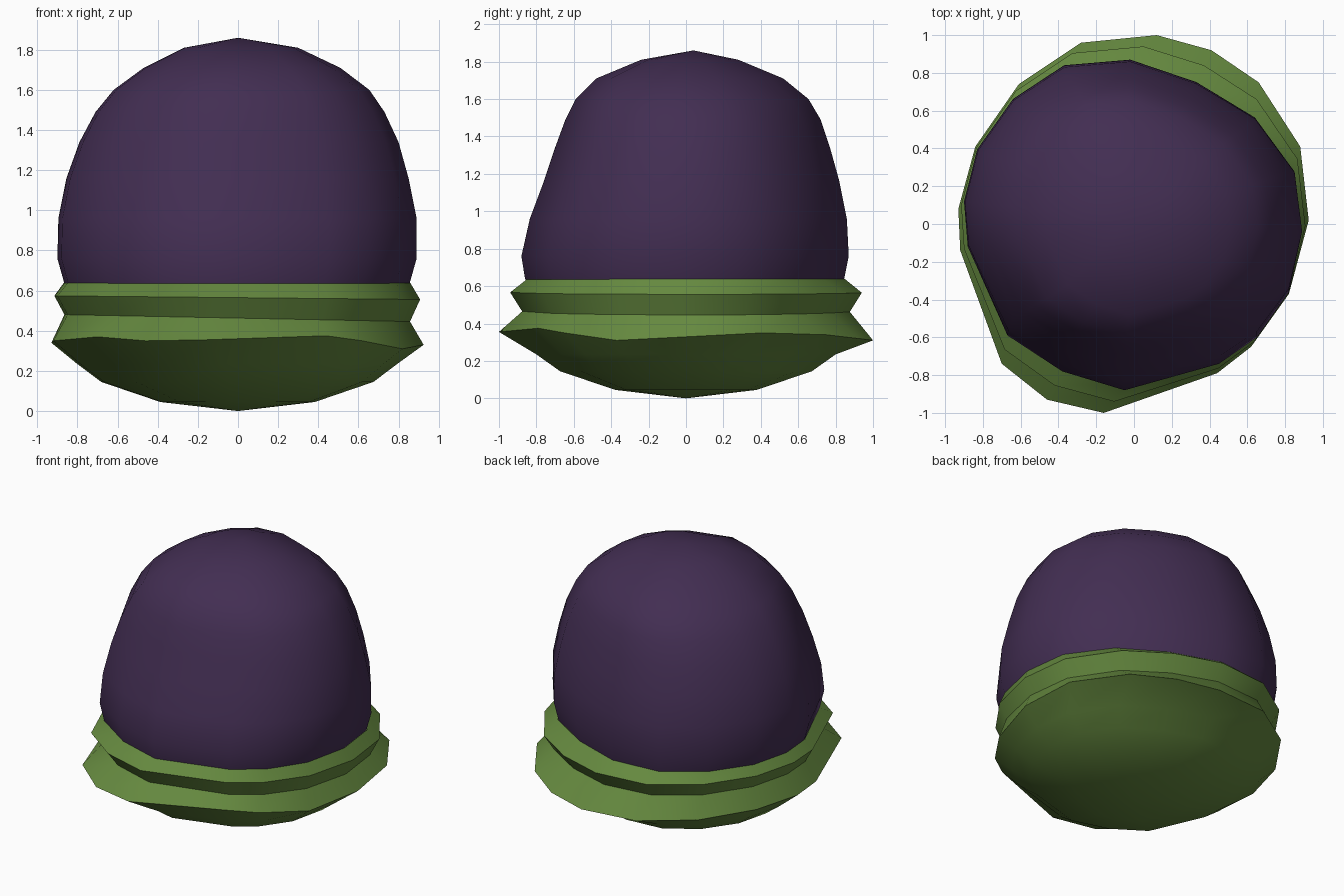
import bpy, bmesh

if "Cube" in bpy.data.objects:
    bpy.data.objects.remove(bpy.data.objects["Cube"])

# Irregular 16-sided outlines, seen from above
DOME = [(-.02, .88), (.33, .76), (.64, .57), (.85, .28), (.89, -.04), (.82, -.36),
        (.65, -.60), (.45, -.74), (-.05, -.88), (-.38, -.78), (-.67, -.59), (-.88, -.12),
        (-.90, .12), (-.83, .40), (-.64, .67), (-.37, .85)]
RIM = [(.12, 1.0), (.41, .92), (.66, .75), (.88, .41), (.925, .02), (.82, -.37),
       (.62, -.65), (.44, -.79), (-.16, -1.0), (-.46, -.93), (-.70, -.74), (-.92, -.14),
       (-.93, .08), (-.84, .41), (-.61, .74), (-.28, .96)]
RIM_Z = [.31, .32, .34, .35, .33, .31, .35, .375, .355, .35, .37, .35, .34, .34, .33, .32]


def mix(t, s=1.0):
    """Outline between dome (t=0) and rim (t=1), scaled by s."""
    return [((a + (c - a) * t) * s, (b + (d - b) * t) * s)
            for (a, b), (c, d) in zip(DOME, RIM)]


def fit(left, right, front, back):
    """Dome outline stretched to the given extents on each side."""
    return [(x * (right / .89 if x > 0 else left / .90),
             y * (back if y > 0 else front) / .88) for x, y in DOME]


def loft(name, rings, tip, color, angle):
    bm = bmesh.new()
    loops = [[bm.verts.new(p) for p in ring] for ring in rings]
    n = len(DOME)
    for a, b in zip(loops, loops[1:]):
        for i in range(n):
            bm.faces.new((a[i], a[(i + 1) % n], b[(i + 1) % n], b[i]))
    t = bm.verts.new(tip)
    for i in range(n):
        bm.faces.new((loops[-1][i], loops[-1][(i + 1) % n], t))
    bmesh.ops.recalc_face_normals(bm, faces=bm.faces)
    # An open shell must face away from its middle
    mid = sum(v.co.z for v in bm.verts) / len(bm.verts)
    out = sum(f.normal.dot(f.calc_center_median() - type(f.normal)((0, 0, mid))) for f in bm.faces)
    if out < 0:
        bmesh.ops.reverse_faces(bm, faces=bm.faces)
    mesh = bpy.data.meshes.new(name)
    bm.to_mesh(mesh)
    bm.free()
    ob = bpy.data.objects.new(name, mesh)
    bpy.context.collection.objects.link(ob)
    mat = bpy.data.materials.new(name + "_color")
    mat.diffuse_color = color
    mat.use_nodes = True
    mat.node_tree.nodes["Principled BSDF"].inputs["Base Color"].default_value = mat.diffuse_color
    mesh.materials.append(mat)
    bpy.ops.object.select_all(action='DESELECT')
    ob.select_set(True)
    bpy.context.view_layer.objects.active = ob
    bpy.ops.object.shade_smooth_by_angle(angle=angle)


def flat(outline, z):
    return [(x, y, z) for x, y in outline]


# Purple dome: z, left, right, front, back
profile = [(.635, .865, .855, .86, .845), (.76, .90, .89, .88, .87), (.96, .895, .89, .835, .86),
           (1.16, .855, .85, .76, .82), (1.34, .79, .80, .70, .77), (1.49, .71, .73, .645, .72),
           (1.60, .62, .655, .59, .655), (1.71, .47, .51, .48, .52), (1.81, .27, .30, .24, .28)]
loft("fruit_dome", [flat(fit(*p[1:]), p[0]) for p in profile], (0, .04, 1.86),
     (.055, .027, .085, 1), .9)

# Green cup: collar, upper flare, groove, lower rim, rounded underside
rings = [flat(mix(0, .965), .638),
         [(x, y, .565 - .01 * x) for x, y in mix(.5)],
         [(x, y, .463 - .02 * x) for x, y in mix(.35, .95)],
         [(x, y, z) for (x, y), z in zip(RIM, RIM_Z)],
         flat(mix(.2, .885), .235),
         flat(mix(.1, .755), .145),
         flat(mix(0, .43), .045)]
loft("leafy_cup", rings, (0, 0, 0), (.13, .25, .05, 1), .6)
